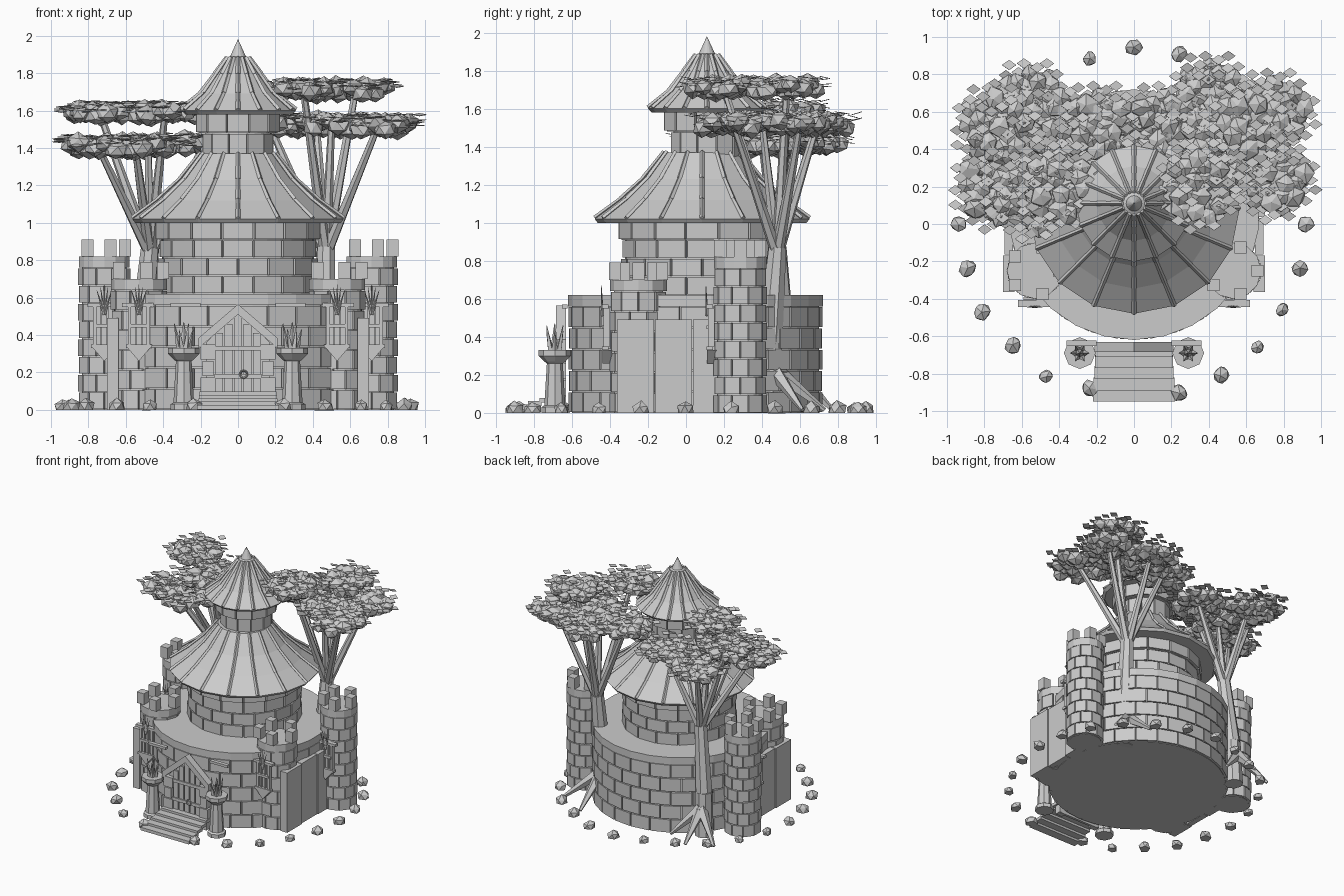
import bpy, bmesh, math, random
from math import sin, cos, pi, tau
from mathutils import Matrix, Vector

random.seed(4)
if "Cube" in bpy.data.objects:
    bpy.data.objects.remove(bpy.data.objects["Cube"])

stone = bpy.data.materials.new("light_grey")
stone.use_nodes = True
GREY = (0.6, 0.6, 0.6, 1)
stone.diffuse_color = GREY
stone.node_tree.nodes["Principled BSDF"].inputs["Base Color"].default_value = GREY


def finish(name, bm):
    bmesh.ops.recalc_face_normals(bm, faces=bm.faces[:])
    mesh = bpy.data.meshes.new(name)
    bm.to_mesh(mesh)
    bm.free()
    mesh.materials.append(stone)
    obj = bpy.data.objects.new(name, mesh)
    bpy.context.collection.objects.link(obj)


def box(bm, loc, size, angle=0):
    m = Matrix.Translation(loc) @ Matrix.Rotation(angle, 4, 'Z') @ Matrix.Diagonal((*size, 1))
    bmesh.ops.create_cube(bm, size=1, matrix=m)


def rod(bm, a, b, r1, r2, sides=6):
    a, b = Vector(a), Vector(b)
    d = b - a
    m = Matrix.Translation((a + b) / 2) @ d.to_track_quat('Z', 'Y').to_matrix().to_4x4()
    bmesh.ops.create_cone(bm, cap_ends=True, segments=sides, radius1=r1, radius2=r2,
                          depth=d.length, matrix=m)


def polar(c, r, a, z):
    return Vector((c[0] + r * cos(a), c[1] + r * sin(a), z))


def lathe(bm, c, profile, sides):
    rings = [[bm.verts.new(polar(c, max(r, 0.001), tau * i / sides - pi / 2, z))
              for i in range(sides)] for r, z in profile]
    for lo, hi in zip(rings, rings[1:]):
        for i in range(sides):
            j = (i + 1) % sides
            bm.faces.new((lo[i], lo[j], hi[j], hi[i]))
    bm.faces.new(rings[0])
    bm.faces.new(rings[-1])


def prism(bm, outline, y0, y1):
    front = [bm.verts.new((x, y0, z)) for x, z in outline]
    back = [bm.verts.new((x, y1, z)) for x, z in outline]
    bm.faces.new(front)
    bm.faces.new(back)
    for i in range(len(front)):
        j = (i + 1) % len(front)
        bm.faces.new((front[i], front[j], back[j], back[i]))


def brick_drum(bm, c, r, z0, z1, rows, count):
    # Mortar core with a running bond of bricks around it
    lathe(bm, c, [(r - 0.015, z0), (r - 0.015, z1)], 2 * count)
    h = (z1 - z0) / rows
    for row in range(rows):
        for i in range(count):
            a = tau * (i + row % 2 / 2) / count
            box(bm, polar(c, r - 0.025, a, z0 + h * (row + 0.5)),
                (0.05, tau * r / count * 0.94, h * 0.93), a)


def merlons(bm, c, r, z):
    for i in range(5):
        box(bm, polar(c, r, tau * i / 5, z + 0.045), (0.064, 0.064, 0.09))


# Central keep
KEEP, HALL, SPIRE = (0, 0.05), (0, 0.085), (0, 0.11)
bm = bmesh.new()
brick_drum(bm, KEEP, 0.665, 0, 0.56, 5, 26)
lathe(bm, KEEP, [(0.67, 0.56), (0.67, 0.62)], 26)
finish("lower_wall", bm)

bm = bmesh.new()
brick_drum(bm, HALL, 0.42, 0.62, 0.91, 3, 16)
brick_drum(bm, HALL, 0.44, 0.91, 1.02, 1, 16)
finish("upper_wall", bm)

bm = bmesh.new()
brick_drum(bm, SPIRE, 0.19, 1.34, 1.48, 1, 12)
brick_drum(bm, SPIRE, 0.225, 1.48, 1.6, 1, 12)
finish("lantern_wall", bm)


# Flared roofs with ribs
def roof(name, c, profile, sides):
    bm = bmesh.new()
    lathe(bm, c, profile, sides)
    for i in range(sides):
        a = tau * i / sides - pi / 2
        for (r1, z1), (r2, z2) in list(zip(profile[1:], profile[2:]))[:3]:
            rod(bm, polar(c, r1, a, z1 + 0.005), polar(c, r2, a, z2 + 0.005), 0.013, 0.011, 4)
    finish(name, bm)


roof("lower_roof", HALL, [(0.55, 1.0), (0.565, 1.02), (0.43, 1.12), (0.31, 1.23), (0.2, 1.37)], 16)
roof("upper_roof", SPIRE, [(0.29, 1.58), (0.31, 1.6), (0.2, 1.69), (0.125, 1.79), (0.06, 1.88),
                           (0.042, 1.89), (0, 1.98)], 16)


# Barred window with lintel, sill bracket and a fan of spikes
def window(bm, x, y, z):
    box(bm, (x, y, z), (0.11, 0.02, 0.2))
    for dx in (-0.05, 0.05):
        box(bm, (x + dx, y - 0.015, z), (0.018, 0.02, 0.22))
    for dx in (-0.017, 0.017):
        box(bm, (x + dx, y - 0.015, z), (0.01, 0.015, 0.2))
    for dz, w in ((0.11, 0.18), (0.0, 0.1), (-0.11, 0.14)):
        box(bm, (x, y - 0.015, z + dz), (w, 0.035, 0.02))
    prism(bm, [(x - 0.06, z - 0.12), (x + 0.06, z - 0.12), (x, z - 0.19)], y - 0.03, y + 0.02)
    for k in range(-2, 3):
        rod(bm, (x, y - 0.03, z + 0.06), (x + k * 0.02, y - 0.035, z + 0.22 - abs(k) * 0.015),
            0.009, 0.001, 4)


for side, label in ((1, "left"), (-1, "right")):
    # Tall round tower and low front turret
    tower, turret = (side * 0.715, 0.285), (side * 0.53, -0.25)
    bm = bmesh.new()
    brick_drum(bm, tower, 0.135, 0, 0.76, 8, 10)
    lathe(bm, tower, [(0.138, 0.76), (0.138, 0.82)], 14)
    merlons(bm, tower, 0.11, 0.82)
    window(bm, tower[0], tower[1] - 0.145, 0.45)
    finish(label + "_tower", bm)

    bm = bmesh.new()
    brick_drum(bm, turret, 0.145, 0, 0.64, 6, 10)
    lathe(bm, turret, [(0.15, 0.64), (0.15, 0.7)], 12)
    merlons(bm, turret, 0.13, 0.7)
    window(bm, turret[0], turret[1] - 0.16, 0.45)
    finish(label + "_turret", bm)

    # Plank wall between them
    bm = bmesh.new()
    for i in range(3):
        box(bm, (side * 0.67, -0.265 + i * 0.2, 0.245), (0.06 - 0.015 * (i % 2), 0.195, 0.49))
    finish(label + "_plank_wall", bm)

    # Fire bowl on a pillar by the gate
    c = (side * 0.29, -0.69)
    bm = bmesh.new()
    lathe(bm, c, [(0.07, 0), (0.07, 0.03), (0.055, 0.04), (0.042, 0.26), (0.055, 0.27),
                  (0.085, 0.3), (0.085, 0.33), (0.06, 0.33)], 8)
    for i in range(6):
        a = tau * i / 6
        rod(bm, polar(c, 0.025, a, 0.33), polar(c, 0.05, a, 0.43 + 0.03 * (i % 2)), 0.016, 0.002, 4)
    rod(bm, (*c, 0.33), (*c, 0.47), 0.025, 0.002, 5)
    finish(label + "_fire_bowl", bm)

    # Lintel behind the fire bowl
    bm = bmesh.new()
    box(bm, (side * 0.28, -0.637, 0.56), (0.16, 0.03, 0.02))
    finish(label + "_lintel", bm)

# Gate with planks, jambs and gable beams
bm = bmesh.new()
prism(bm, [(-0.17, 0), (0.17, 0), (0.17, 0.36), (0, 0.53), (-0.17, 0.36)], -0.65, -0.63)
for i in range(-2, 3):
    h = 0.48 - abs(i) * 0.05
    box(bm, (i * 0.05, -0.655, h / 2 + 0.03), (0.042, 0.02, h))
for z in (0.18, 0.33):
    box(bm, (0, -0.668, z), (0.25, 0.012, 0.025))
for s in (-1, 1):
    for i in range(4):
        box(bm, (s * 0.16, -0.655, 0.045 + i * 0.088), (0.06 + 0.02 * (i % 2), 0.05, 0.082))
    prism(bm, [(s * 0.21, 0.33), (0, 0.51), (0, 0.565), (s * 0.21, 0.385)], -0.685, -0.63)
for i in range(8):
    a, b = tau * i / 8, tau * (i + 1) / 8
    rod(bm, (0.03 + 0.02 * cos(a), -0.678, 0.19 + 0.02 * sin(a)),
        (0.03 + 0.02 * cos(b), -0.678, 0.19 + 0.02 * sin(b)), 0.005, 0.005, 4)
finish("gate", bm)

# Open stair of overlapping treads
bm = bmesh.new()
for i in range(5):
    box(bm, (0, -0.675 - i * 0.06, 0.085 - i * 0.018), (0.41 + i * 0.007, 0.07, 0.025))
finish("steps", bm)


def lump(bm, loc, size, flat, jitter):
    m = Matrix.Translation(loc) @ Matrix.Rotation(random.uniform(0, tau), 4, 'Z')
    m = m @ Matrix.Diagonal((size, size * 0.9, size * flat, 1))
    verts = bmesh.ops.create_icosphere(bm, subdivisions=1, radius=1, matrix=m)["verts"]
    for v in verts:
        v.co += Vector([random.uniform(-jitter, jitter) for _ in range(3)]) * size
        v.co.z = max(v.co.z, 0)


def crown(bm, centre, radius):
    # Thick pad of lumps with small diamond leaves between them
    for i in range(24):
        a, r = i * 2.4, radius * 0.82 * math.sqrt((i + 0.3) / 24)
        lump(bm, centre + Vector((r * cos(a), r * sin(a), random.uniform(-0.025, 0.025))),
             random.uniform(0.058, 0.07), 0.78, 0.1)
    for i in range(50):
        a, r = i * 2.4, radius * 1.15 * math.sqrt((i + 0.5) / 50)
        m = Matrix.Translation(centre + Vector((r * cos(a), r * sin(a), random.uniform(0.0, 0.06))))
        m = m @ Matrix.Rotation(random.uniform(-0.3, 0.3), 4, 'X')
        m = m @ Matrix.Diagonal((0.038, 0.028, 0.004, 1))
        bmesh.ops.create_cone(bm, cap_ends=True, segments=4, radius1=1, radius2=1, depth=1, matrix=m)


# Trees: foot and knee of the trunk, root length, crown centres as x, y, height
TREES = {
    "left": ((0.45, 0.42, 0), (0.46, 0.45, 0.5), 0.31,
             [(0.35, 0.2, 1.71), (0.63, 0.53, 1.71), (0.75, 0.25, 1.52), (0.42, 0.69, 1.52),
              (0.17, 0.53, 1.52), (0.75, 0.6, 1.52), (0.5, 0.4, 1.53)]),
    "right": ((-0.53, 0.52, 0), (-0.52, 0.51, 0.35), 0.25,
              [(-0.39, 0.21, 1.59), (-0.74, 0.52, 1.59), (-0.75, 0.2, 1.41), (-0.55, 0.65, 1.41),
               (-0.18, 0.53, 1.42), (-0.48, 0.4, 1.41), (-0.55, 0.15, 1.41)])}
for label, (foot, knee, root, crowns) in TREES.items():
    side = 1 if label == "left" else -1
    trunk, leaves = bmesh.new(), bmesh.new()
    fork = Vector((side * 0.47, 0.48, 0.87))
    rod(trunk, foot, knee, 0.07, 0.066, 8)
    rod(trunk, knee, fork, 0.066, 0.05, 8)
    for k in range(3):
        a = pi / 2 - side * (0.9 - k * 0.9)
        rod(trunk, (foot[0], foot[1] + 0.04, 0.23), polar(foot, root, a, 0.015), 0.045, 0.012, 5)
    for x, y, z in crowns:
        centre = Vector((x, y, z))
        rod(trunk, fork - Vector((0, 0, 0.04)), centre, 0.032, 0.018, 6)
        crown(leaves, centre, 0.205)
    finish(label + "_tree_trunk", trunk)
    finish(label + "_tree_leaves", leaves)

# Ring of flat-bottomed boulders, open at the steps
bm = bmesh.new()
for i in range(24):
    if i != 18:
        r = 0.93 + random.uniform(-0.02, 0.015)
        lump(bm, polar((0, 0), r, tau * i / 24, 0.014), random.uniform(0.04, 0.054), 0.95, 0.1)
finish("boulders", bm)
